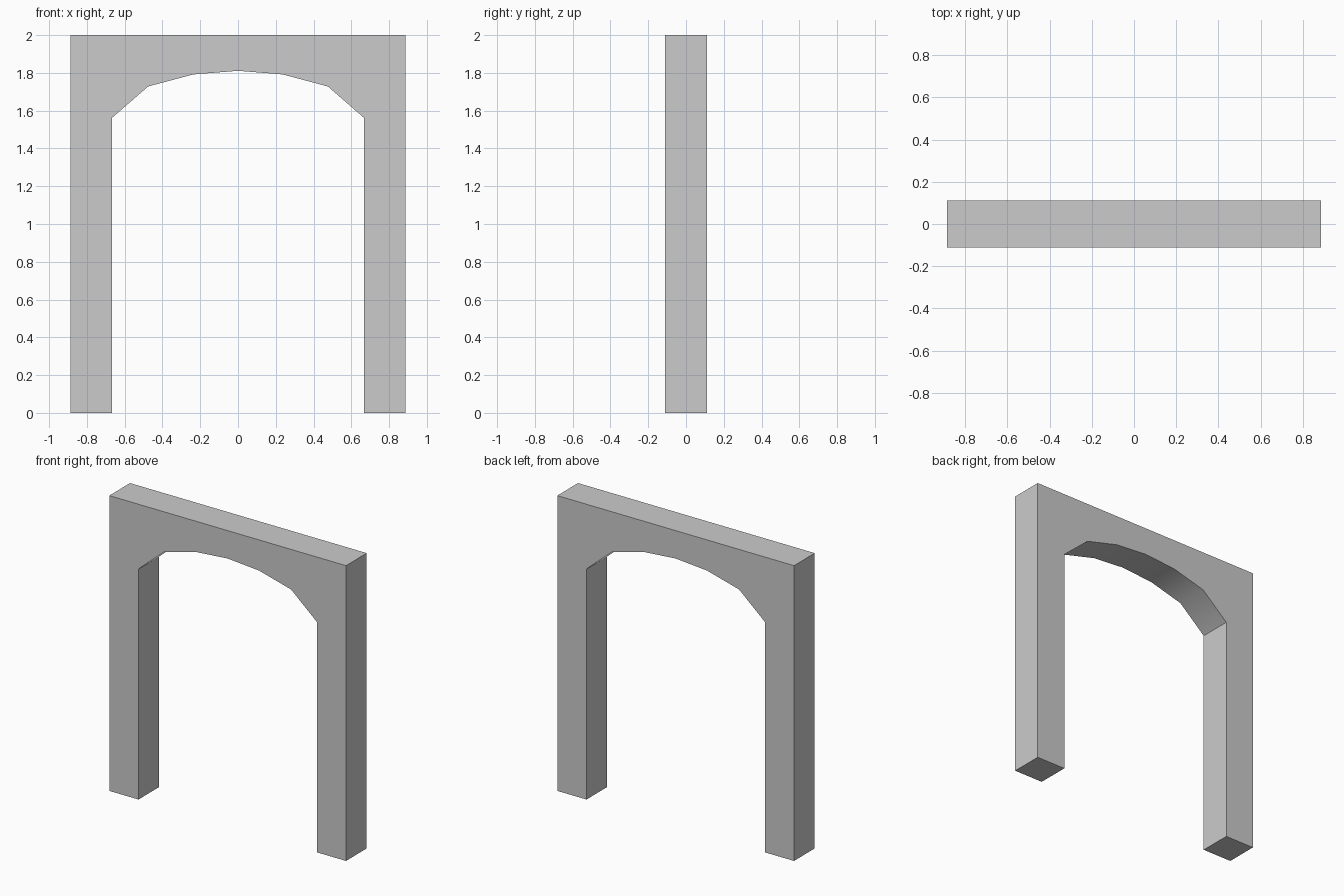
import bpy, bmesh, math

if "Cube" in bpy.data.objects:
    bpy.data.objects.remove(bpy.data.objects["Cube"])

HALF_W, HALF_D, HEIGHT = 0.887, 0.111, 2.0

# Right half of the opening, from floor to crown
half_opening = [(0.668, 0.0), (0.668, 1.561), (0.476, 1.728), (0.236, 1.792)]
opening = half_opening + [(0.0, 1.811)] + [(-x, z) for x, z in reversed(half_opening)]
profile = opening + [(-HALF_W, 0), (-HALF_W, HEIGHT), (HALF_W, HEIGHT), (HALF_W, 0)]

# Extrude the front profile through the wall thickness
bm = bmesh.new()
face = bm.faces.new([bm.verts.new((x, -HALF_D, z)) for x, z in profile])
ext = bmesh.ops.extrude_face_region(bm, geom=[face], use_keep_orig=True)
verts = [g for g in ext["geom"] if isinstance(g, bmesh.types.BMVert)]
bmesh.ops.translate(bm, verts=verts, vec=(0, 2 * HALF_D, 0))
bmesh.ops.recalc_face_normals(bm, faces=bm.faces)

mesh = bpy.data.meshes.new("archway")
bm.to_mesh(mesh)
bm.free()
archway = bpy.data.objects.new("archway", mesh)
bpy.context.collection.objects.link(archway)

# Smooth underside of the arch, crisp corners elsewhere
bpy.context.view_layer.objects.active = archway
archway.select_set(True)
bpy.ops.object.shade_smooth_by_angle(angle=math.radians(30))
